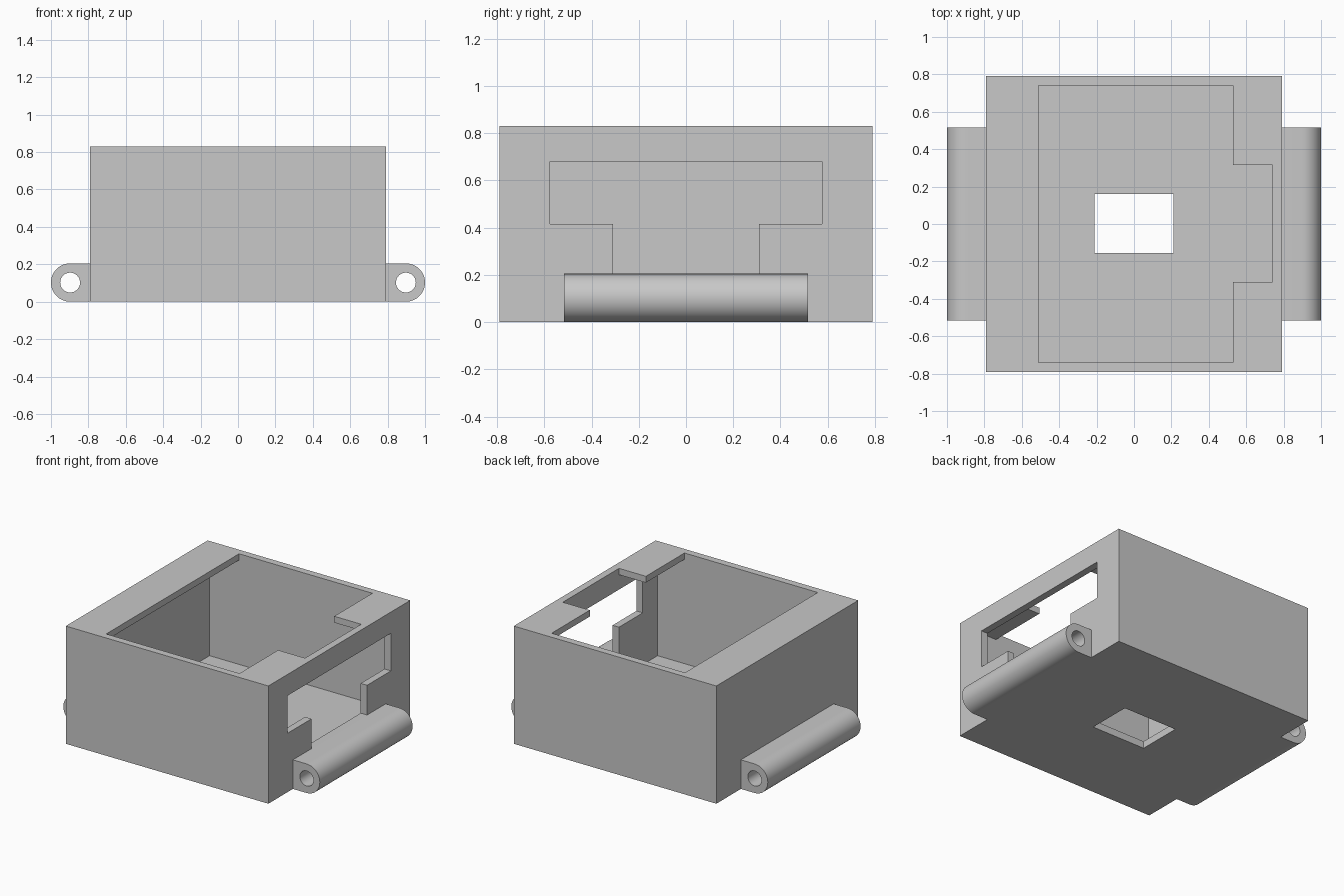
import bpy, bmesh, math
from mathutils import Vector

if "Cube" in bpy.data.objects:
    bpy.data.objects.remove(bpy.data.objects["Cube"])

grey = bpy.data.materials.new("plain grey")
grey.diffuse_color = (0.58, 0.58, 0.58, 1)
grey.use_nodes = True
grey.node_tree.nodes["Principled BSDF"].inputs["Base Color"].default_value = grey.diffuse_color


def prism(name, profile, axis, lo, hi):
    """Extrude a 2D profile along an axis (the other two axes stay in x, y, z order)."""
    def place(p, d):
        c = list(p)
        c.insert(axis, d)
        return Vector(c)
    bm = bmesh.new()
    face = bm.faces.new([bm.verts.new(place(p, lo)) for p in profile])
    out = bmesh.ops.extrude_face_region(bm, geom=[face])
    top = [v for v in out["geom"] if isinstance(v, bmesh.types.BMVert)]
    step = [0, 0, 0]
    step[axis] = hi - lo
    bmesh.ops.translate(bm, vec=step, verts=top)
    bmesh.ops.recalc_face_normals(bm, faces=bm.faces)
    mesh = bpy.data.meshes.new(name)
    bm.to_mesh(mesh)
    bm.free()
    ob = bpy.data.objects.new(name, mesh)
    bpy.context.collection.objects.link(ob)
    mesh.materials.append(grey)
    return ob


def rect(x0, x1, y0, y1):
    return [(x0, y0), (x1, y0), (x1, y1), (x0, y1)]


def arc(cx, cz, r, a0, a1, n):
    return [(cx + r * math.cos(a0 + (a1 - a0) * i / n),
             cz + r * math.sin(a0 + (a1 - a0) * i / n)) for i in range(n + 1)]


def select(ob):
    bpy.ops.object.select_all(action='DESELECT')
    ob.select_set(True)
    bpy.context.view_layer.objects.active = ob


def cut(ob, cutter):
    mod = ob.modifiers.new("cut", 'BOOLEAN')
    mod.operation = 'DIFFERENCE'
    mod.solver = 'EXACT'
    mod.object = cutter
    select(ob)
    bpy.ops.object.modifier_apply(modifier=mod.name)
    bpy.data.objects.remove(cutter)


W, IN, H, T = 0.79, 0.74, 0.83, 0.05
LUG_H = 0.205

# Box shell: hollow inside, with a stepped opening in the top lip
box = prism("box_shell", rect(-W, W, -W, W), 2, 0, H)
cut(box, prism("cavity", rect(-IN, IN, -IN, IN), 2, T, H - 0.045))
cut(box, prism("top_opening", [(-0.51, -IN), (0.53, -IN), (0.53, -0.31), (IN, -0.31),
                               (IN, 0.315), (0.53, 0.315), (0.53, IN), (-0.51, IN)], 2, 0.4, 1))

# T-shaped window in the right wall
cut(box, prism("side_window", [(-0.31, LUG_H), (0.31, LUG_H), (0.31, 0.415), (0.575, 0.415),
                               (0.575, 0.68), (-0.575, 0.68), (-0.575, 0.415), (-0.31, 0.415)],
               0, 0.6, 1))

# Rectangular hole in the floor
cut(box, prism("floor_hole", rect(-0.21, 0.21, -0.155, 0.16), 2, -0.2, 0.3))

# Rounded hinge lugs with a bore, one on each side
r = LUG_H / 2
for side, name in ((-1, "left_hinge_lug"), (1, "right_hinge_lug")):
    outline = [(W, 0)] + arc(1 - r, r, r, -math.pi / 2, math.pi / 2, 24) + [(W, LUG_H)]
    lug = prism(name, [(side * x, z) for x, z in outline], 1, -0.517, 0.517)
    bore = arc(side * (1 - r), r, 0.053, 0, 2 * math.pi, 32)[:-1]
    cut(lug, prism("bore", bore, 1, -0.7, 0.7))
    select(lug)
    bpy.ops.object.shade_smooth_by_angle(angle=math.radians(30))
